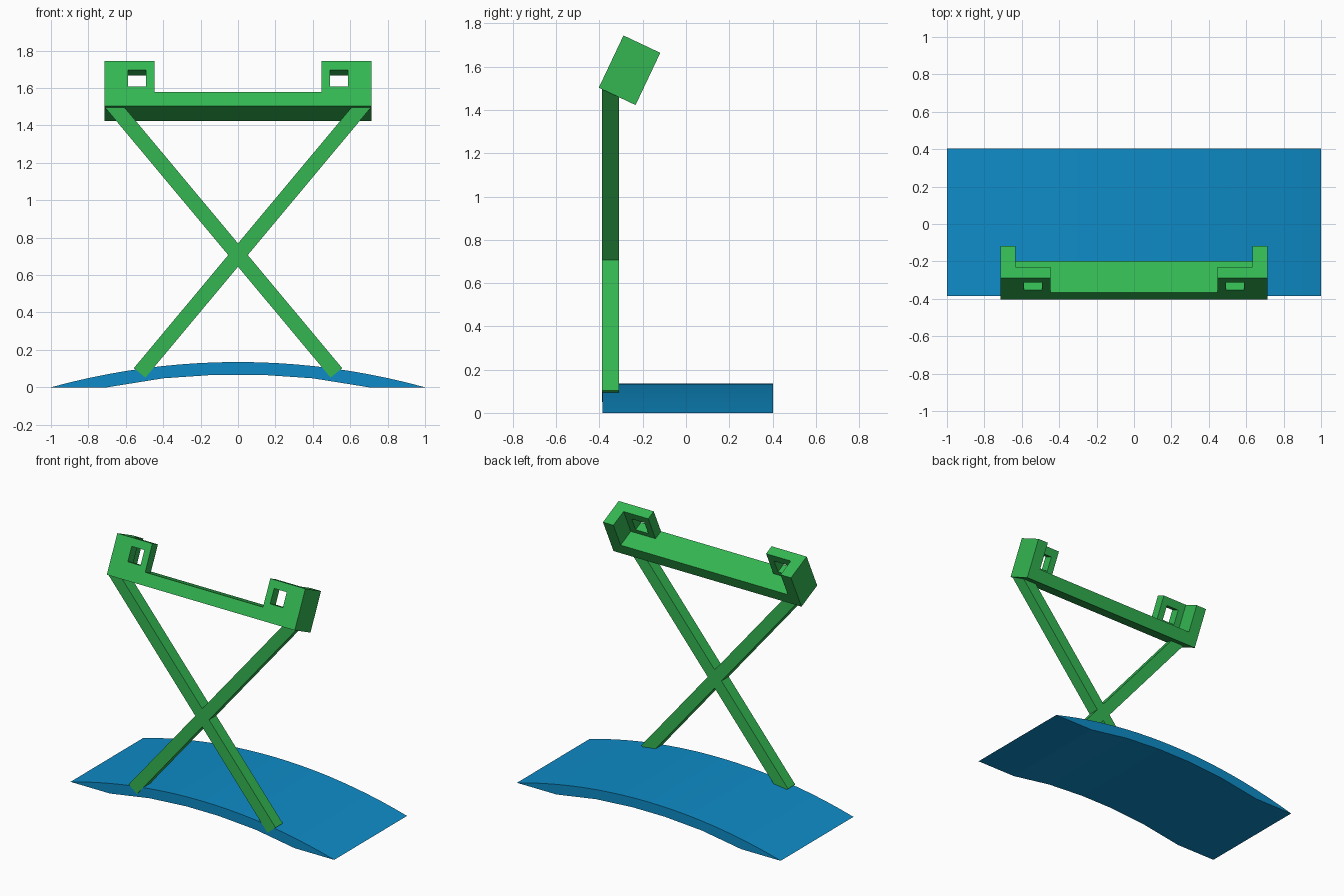
import bpy, bmesh, math
from mathutils import Matrix, Vector

if "Cube" in bpy.data.objects:
    bpy.data.objects.remove(bpy.data.objects["Cube"])


def material(name, color):
    m = bpy.data.materials.new(name)
    m.diffuse_color = (*color, 1)
    m.use_nodes = True
    m.node_tree.nodes["Principled BSDF"].inputs["Base Color"].default_value = m.diffuse_color
    return m


GREEN = material("green plastic", (0.033, 0.47, 0.084))
BLUE = material("blue plastic", (0.0044, 0.26, 0.57))


def prism(name, outline, lo, hi, mat, axis="y"):
    """Extrude a 2D outline between lo and hi along y (xz outline) or z (xy outline)."""
    bm = bmesh.new()
    place = (lambda a, b: (a, lo, b)) if axis == "y" else (lambda a, b: (a, b, lo))
    face = bm.faces.new([bm.verts.new(place(a, b)) for a, b in outline])
    side = bmesh.ops.extrude_face_region(bm, geom=[face])
    verts = [v for v in side["geom"] if isinstance(v, bmesh.types.BMVert)]
    step = Vector((0, hi - lo, 0)) if axis == "y" else Vector((0, 0, hi - lo))
    bmesh.ops.translate(bm, verts=verts, vec=step)
    bmesh.ops.recalc_face_normals(bm, faces=bm.faces)
    me = bpy.data.meshes.new(name)
    bm.to_mesh(me)
    bm.free()
    me.materials.append(mat)
    ob = bpy.data.objects.new(name, me)
    bpy.context.collection.objects.link(ob)
    return ob


def rect(x0, x1, z0, z1):
    return [(x0, z0), (x1, z0), (x1, z1), (x0, z1)]


def cut(ob, cutter):
    mod = ob.modifiers.new("cut", "BOOLEAN")
    mod.operation, mod.solver, mod.object = "DIFFERENCE", "EXACT", cutter
    bpy.context.view_layer.objects.active = ob
    bpy.ops.object.modifier_apply(modifier=mod.name)
    bpy.data.objects.remove(cutter)


# Arched base: smooth arc on top, faceted arch below
rise, n = 0.135, 20
radius = (1 + rise ** 2) / (2 * rise)
half = math.asin(1 / radius)
top = []
for i in range(n + 1):
    a = half * (2 * i / n - 1)
    top.append((radius * math.sin(a), max(0.0, rise - radius * (1 - math.cos(a)))))
under = [(0.7, 0), (0.4, 0.048), (0.12, 0.067)]
under += [(-x, z) for x, z in reversed(under)]
prism("arched_base", top + under, -0.386, 0.403, BLUE)

# Crossed legs: square-cut foot, level top hidden inside the head bar
foot, cross = Vector((0.526, 0.077)), Vector((0, 0.707))
along = (cross - foot).normalized()
across = Vector((along.y, -along.x)) * 0.04
for s, name in ((1, "right_foot_leg"), (-1, "left_foot_leg")):
    outline = []
    for corner in (foot + across, foot - across):
        t = (1.498 - corner.y) / along.y
        end = corner + along * t
        outline.append((corner, end))
    (a0, a1), (b0, b1) = outline
    prism(name, [(s * p.x, p.y) for p in (a0, a1, b1, b0)], -0.388, -0.31, GREEN)

# Tilted head bar: block with a raised, windowed corner bracket at each end
head = prism("head_bar", rect(-0.713, 0.713, 0, 0.267), 0, 0.188, GREEN)
t_shape = [(-0.447, -0.1), (0.447, -0.1), (0.447, 0.066), (0.634, 0.066), (0.634, 0.3),
           (-0.634, 0.3), (-0.634, 0.066), (-0.447, 0.066)]
cut(head, prism("notch_cutter", t_shape, 0.083, 0.4, GREEN, "z"))
for s in (-1, 1):
    cut(head, prism("window_cutter", rect(s * 0.54 - 0.048, s * 0.54 + 0.048, 0.115, 0.214),
                    -0.05, 0.12, GREEN))
head.data.transform(Matrix.Translation((0, -0.403, 1.503)) @
                    Matrix.Rotation(math.radians(-25.3), 4, "X"))
